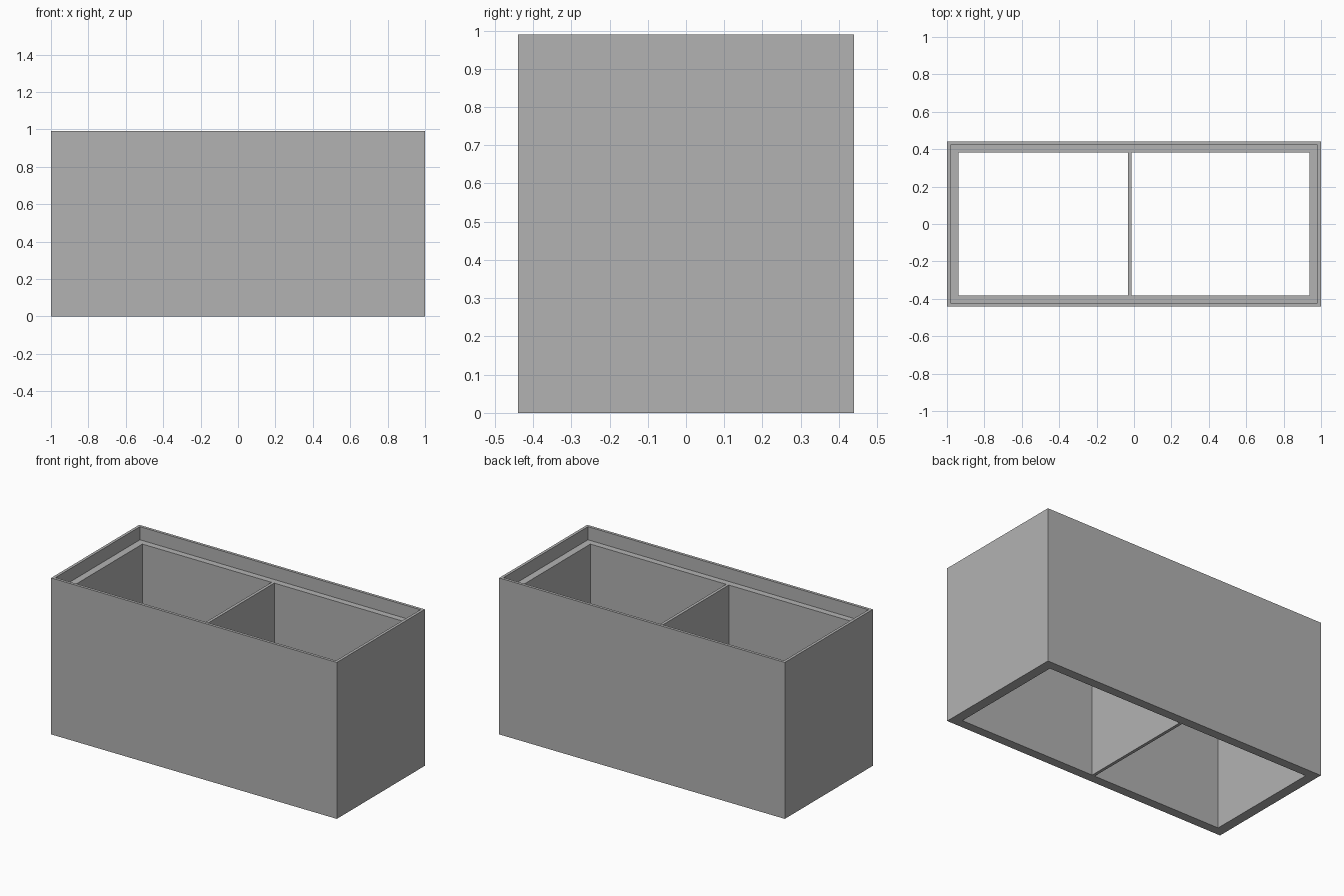
import bpy
import bmesh

cube = bpy.data.objects.get("Cube")
if cube:
    bpy.data.objects.remove(cube, do_unlink=True)

# Overall size and wall measurements
HALF_X, HALF_Y, HEIGHT = 1.0, 0.44, 0.99
LIP = 0.018
WALL_X, WALL_Y = 0.063, 0.058
LEDGE_Z = HEIGHT - 0.083
DIVIDER_X, DIVIDER_WIDTH = -0.023, 0.019

grey = bpy.data.materials.new("plain grey")
grey.use_nodes = True
grey.diffuse_color = (0.448, 0.448, 0.448, 1)
grey.node_tree.nodes["Principled BSDF"].inputs["Base Color"].default_value = grey.diffuse_color


def add_object(name, bm):
    bmesh.ops.recalc_face_normals(bm, faces=bm.faces)
    mesh = bpy.data.meshes.new(name)
    bm.to_mesh(mesh)
    bm.free()
    mesh.materials.append(grey)
    obj = bpy.data.objects.new(name, mesh)
    bpy.context.collection.objects.link(obj)
    return obj


def ring(bm, inset_x, inset_y, z):
    x, y = HALF_X - inset_x, HALF_Y - inset_y
    return [bm.verts.new((sx * x, sy * y, z))
            for sx, sy in ((-1, -1), (1, -1), (1, 1), (-1, 1))]


# Open box: wall profile with a thin lip and a recessed ledge, closed into a loop
bm = bmesh.new()
profile = [(0, 0, 0), (0, 0, HEIGHT), (LIP, LIP, HEIGHT), (LIP, LIP, LEDGE_Z),
           (WALL_X, WALL_Y, LEDGE_Z), (WALL_X, WALL_Y, 0)]
rings = [ring(bm, *p) for p in profile]
for a, b in zip(rings, rings[1:] + rings[:1]):
    for i in range(4):
        j = (i + 1) % 4
        bm.faces.new((a[i], a[j], b[j], b[i]))
add_object("box_walls", bm)

# Divider between the two compartments
bm = bmesh.new()
bmesh.ops.create_cube(bm, size=1)
bmesh.ops.scale(bm, verts=bm.verts,
                vec=(DIVIDER_WIDTH, 2 * (HALF_Y - WALL_Y), LEDGE_Z))
divider = add_object("divider", bm)
divider.location = (DIVIDER_X, 0, LEDGE_Z / 2)
